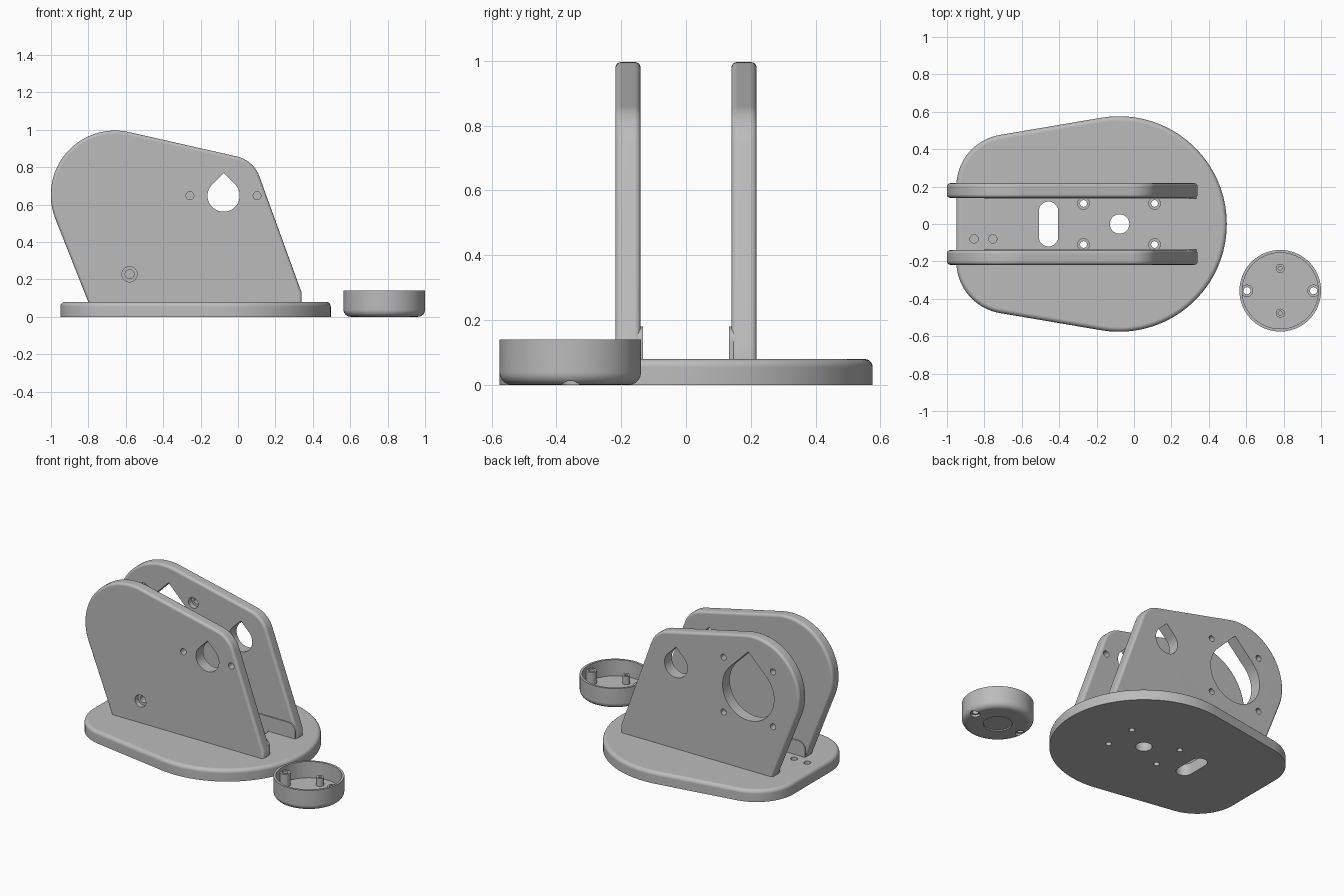
import bpy, bmesh, math
from mathutils import Vector
from mathutils.geometry import convex_hull_2d

if "Cube" in bpy.data.objects:
    bpy.data.objects.remove(bpy.data.objects["Cube"])

grey = bpy.data.materials.new("plain grey")
grey.diffuse_color = (0.5, 0.5, 0.5, 1)
grey.use_nodes = True
grey.node_tree.nodes["Principled BSDF"].inputs["Base Color"].default_value = grey.diffuse_color


def outline(*items):
    """Convex outline around circles (x, y, r) and points (x, y)."""
    pts = []
    for it in items:
        if len(it) == 2:
            pts.append(Vector(it))
        else:
            n = 120 if it[2] > 0.1 else 40
            pts += [Vector((it[0] + it[2] * math.cos(2 * math.pi * i / n),
                            it[1] + it[2] * math.sin(2 * math.pi * i / n))) for i in range(n)]
    return [pts[i] for i in convex_hull_2d(pts)]


def prism(name, pts, lo, hi, axis='z', round_r=0.0, rounded=None):
    """Extrude an outline along z or y, rounding the rim edges chosen by a rule."""
    bm = bmesh.new()
    pos = (lambda p, w: (p.x, p.y, w)) if axis == 'z' else (lambda p, w: (p.x, w, p.y))
    a = [bm.verts.new(pos(p, lo)) for p in pts]
    b = [bm.verts.new(pos(p, hi)) for p in pts]
    bm.faces.new(a)
    bm.faces.new(b)
    for i in range(len(pts)):
        j = (i + 1) % len(pts)
        bm.faces.new((a[i], a[j], b[j], b[i]))
    bmesh.ops.recalc_face_normals(bm, faces=bm.faces[:])
    if round_r:
        edges = [e for e in bm.edges if rounded(e.verts[0].co, e.verts[1].co)]
        bmesh.ops.bevel(bm, geom=edges, offset=round_r, offset_type='OFFSET', segments=5,
                        profile=0.5, affect='EDGES', clamp_overlap=False)
    me = bpy.data.meshes.new(name)
    bm.to_mesh(me)
    bm.free()
    me.materials.append(grey)
    ob = bpy.data.objects.new(name, me)
    bpy.context.collection.objects.link(ob)
    return ob


def cut(ob, pts, lo, hi, axis='z'):
    """Cut an extruded outline out of a part."""
    tool = prism("cutter", pts, lo, hi, axis)
    mod = ob.modifiers.new("cut", 'BOOLEAN')
    mod.operation, mod.solver, mod.object = 'DIFFERENCE', 'EXACT', tool
    bpy.context.view_layer.objects.active = ob
    bpy.ops.object.modifier_apply(modifier=mod.name)
    bpy.data.objects.remove(tool)


def circle(x, y, r):
    return outline((x, y, r))


def teardrop(x, y, r):
    return outline((x, y, r), (x, y + r * math.sqrt(2)))


# Base plate with a rounded top rim
TOP = 0.08
base = prism("base_plate", outline((-0.08, 0, 0.576), (-0.67, 0.2, 0.28), (-0.67, -0.2, 0.28)),
             0, TOP, 'z', 0.025, lambda p, q: min(p.z, q.z) > TOP - 0.001)
cut(base, circle(-0.077, 0, 0.052), -0.1, 0.2)
cut(base, outline((-0.457, 0.068, 0.052), (-0.457, -0.068, 0.052)), -0.1, 0.2)
for x in (-0.27, 0.11):
    for y in (-0.11, 0.11):
        cut(base, circle(x, y, 0.018), -0.1, 0.2)
        cut(base, circle(x, y, 0.031), 0.045, 0.2)
for x in (-0.855, -0.755):
    cut(base, circle(x, -0.08, 0.022), 0.03, 0.2)

# Two upright side plates with rounded outlines
side = outline((-0.657, 0.652, 0.344), (-0.045, 0.692, 0.17),
               (-0.785, 0.04), (0.34, 0.04), (0.34, 0.13))


def plate(name, y0):
    y1 = y0 + 0.078
    ob = prism(name, side, y0, y1, 'y', 0.018,
               lambda p, q: abs(p.y - q.y) < 0.001 and max(p.z, q.z) > 0.05)
    cut(ob, teardrop(-0.077, 0.648, 0.086), y0 - 0.1, y1 + 0.1, 'y')
    return ob


front = plate("front_side_plate", -0.218)
for x in (-0.257, 0.102):
    cut(front, circle(x, 0.648, 0.021), -0.3, -0.1, 'y')
cut(front, circle(-0.58, 0.228, 0.024), -0.3, -0.1, 'y')
cut(front, circle(-0.58, 0.228, 0.041), -0.3, -0.185, 'y')

back = plate("back_side_plate", 0.14)
cut(back, teardrop(-0.62, 0.61, 0.193), 0, 0.4, 'y')
for sx in (-1, 1):
    for sz in (-1, 1):
        x, z = -0.62 + sx * 0.186, 0.61 + sz * 0.186
        cut(back, circle(x, z, 0.02), 0, 0.4, 'y')
        cut(back, circle(x, z, 0.036), 0, 0.175, 'y')

# Thin reinforcing strips along the inner foot of each side plate
strip = outline((-0.75, 0.13, 0.05), (0.285, 0.13, 0.05), (-0.8, 0.06), (0.335, 0.06))
prism("front_foot_strip", strip, -0.15, -0.133, 'y')
prism("back_foot_strip", strip, 0.133, 0.15, 'y')

# Separate round cup with rounded bottom rim
CX, CY = 0.782, -0.357
cup = prism("cup", circle(CX, CY, 0.218), 0, 0.14, 'z', 0.038,
            lambda p, q: max(p.z, q.z) < 0.001)
cut(cup, circle(CX, CY, 0.203), 0.03, 0.2)
cut(cup, circle(CX, CY, 0.088), -0.1, 0.008)

# Screw columns at the sides, small bosses front and back
for s, word in ((-1, "first"), (1, "second")):
    x = CX + s * 0.178
    column = prism(word + "_screw_column", circle(x, CY, 0.033), 0.028, 0.115)
    cut(column, circle(x, CY, 0.019), -0.1, 0.3)
    cut(cup, circle(x, CY, 0.019), -0.1, 0.3)
    cut(cup, circle(x, CY, 0.03), -0.1, 0.015)
    y = CY + s * 0.12
    boss = prism(word + "_boss", circle(CX, y, 0.024), 0.028, 0.085)
    cut(boss, circle(CX, y, 0.011), 0.035, 0.3)

# Smooth curved sides, keep flat faces and sharp rims
for ob in bpy.context.collection.objects:
    bpy.ops.object.select_all(action='DESELECT')
    ob.select_set(True)
    bpy.context.view_layer.objects.active = ob
    bpy.ops.object.shade_smooth_by_angle(angle=math.radians(30))
    mod = ob.modifiers.new("flat_faces", 'WEIGHTED_NORMAL')
    mod.keep_sharp = True
